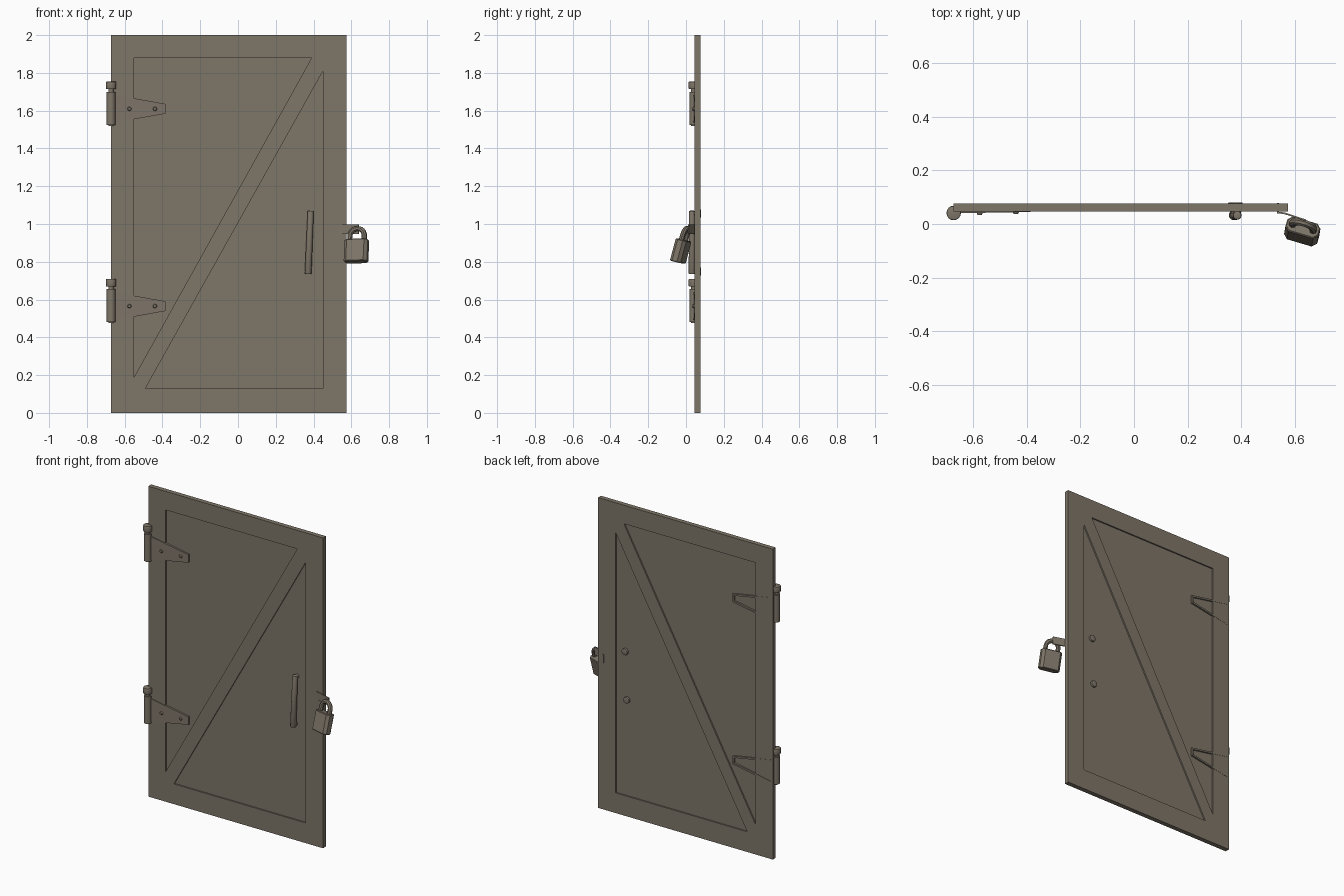
import bpy, bmesh, math
from mathutils import Matrix, Vector

cube = bpy.data.objects.get("Cube")
if cube:
    bpy.data.objects.remove(cube, do_unlink=True)

metal = bpy.data.materials.new("weathered_grey_brown")
metal.use_nodes = True
COLOUR = (0.21, 0.18, 0.14, 1)
metal.diffuse_color = COLOUR
metal.node_tree.nodes["Principled BSDF"].inputs["Base Color"].default_value = COLOUR

DOOR_FRONT, DOOR_BACK = 0.046, 0.076
PANEL_FRONT, PANEL_BACK = 0.055, 0.067


def finish(name, bm, matrix=None, smooth=False):
    bmesh.ops.recalc_face_normals(bm, faces=bm.faces)
    if matrix:
        bm.transform(matrix)
    mesh = bpy.data.meshes.new(name)
    bm.to_mesh(mesh)
    bm.free()
    mesh.materials.append(metal)
    obj = bpy.data.objects.new(name, mesh)
    bpy.context.collection.objects.link(obj)
    if smooth:
        shade(obj)
    return obj


def shade(obj):
    bpy.ops.object.select_all(action='DESELECT')
    bpy.context.view_layer.objects.active = obj
    obj.select_set(True)
    bpy.ops.object.shade_smooth_by_angle(angle=math.radians(40))


def prism(name, outline, front, back):
    """Extrude an x-z outline along y; front may depend on x."""
    bm = bmesh.new()
    near = [bm.verts.new((x, front(x) if callable(front) else front, z)) for x, z in outline]
    far = [bm.verts.new((x, back, z)) for x, z in outline]
    bm.faces.new(near)
    bm.faces.new(far[::-1])
    for i in range(len(near)):
        j = (i + 1) % len(near)
        bm.faces.new((near[i], far[i], far[j], near[j]))
    return finish(name, bm)


def rect(x0, x1, z0, z1):
    return [(x0, z0), (x1, z0), (x1, z1), (x0, z1)]


def rod(name, start, end, r0, r1=None, sides=16, bevel=0):
    """Cylinder or taper between two points."""
    a, b = Vector(start), Vector(end)
    bm = bmesh.new()
    bmesh.ops.create_cone(bm, cap_ends=True, segments=sides, radius1=r0,
                          radius2=r0 if r1 is None else r1, depth=(b - a).length)
    if bevel:
        rims = [e for e in bm.edges if abs(e.verts[0].co.z - e.verts[1].co.z) < 1e-5]
        bmesh.ops.bevel(bm, geom=rims, offset=bevel, segments=2, affect='EDGES', profile=0.5)
    turn = Vector((0, 0, 1)).rotation_difference(b - a).to_matrix().to_4x4()
    return finish(name, bm, Matrix.Translation((a + b) / 2) @ turn, True)


# Door frame with two triangular openings either side of the diagonal brace
frame = prism("door_frame", rect(-0.672, 0.574, 0, 2), DOOR_FRONT, DOOR_BACK)
openings = {"upper": [(-0.55, 1.88), (0.39, 1.88), (-0.55, 0.19)],
            "lower": [(0.45, 1.81), (0.45, 0.13), (-0.49, 0.13)]}
for side, outline in openings.items():
    cutter = prism(side + "_cutter", outline, 0, 0.15)
    cutter.hide_render = True
    mod = frame.modifiers.new(side, 'BOOLEAN')
    mod.operation, mod.solver, mod.object = 'DIFFERENCE', 'EXACT', cutter
    bpy.context.view_layer.objects.active = frame
    bpy.ops.object.modifier_apply(modifier=side)
    bpy.data.objects.remove(cutter, do_unlink=True)

# Recessed sheets, let into the frame
for side, outline in openings.items():
    prism(side + "_panel", outline, PANEL_FRONT, PANEL_BACK)

# Strap hinges
for label, z in (("upper", 1.61), ("lower", 0.565)):
    strap = [(-0.66, z + 0.075), (-0.385, z + 0.026), (-0.385, z - 0.026), (-0.66, z - 0.075)]
    prism(label + "_hinge_strap", strap,
          lambda x: 0.040 + (x + 0.66) * 0.018, PANEL_FRONT + 0.002)
    # Thin strap rim showing on the back
    t = 0.011
    top, tip_top, tip_low, low = strap
    bars = {"top": [top, tip_top, (tip_top[0], tip_top[1] - t), (top[0], top[1] - t)],
            "tip": rect(-0.385 - t, -0.385, z - 0.026 + t, z + 0.026 - t),
            "low": [low, tip_low, (tip_low[0], tip_low[1] + t), (low[0], low[1] + t)]}
    for part, outline in bars.items():
        prism(f"{label}_hinge_rim_{part}", outline, PANEL_BACK - 0.002, DOOR_BACK + 0.0012)
    for x, front in ((-0.575, 0.033), (-0.44, 0.037)):
        rod(label + "_hinge_rivet", (x, 0.05, z), (x, front, z), 0.014, 0.008, 12)
    axis = lambda dz: (-0.672, 0.041, z + dz)
    rod(label + "_hinge_barrel", axis(-0.085), axis(0.09), 0.023)
    rod(label + "_hinge_pin", axis(-0.09), axis(0.11), 0.014)
    rod(label + "_hinge_pin_head", axis(0.104), axis(0.144), 0.027, bevel=0.004)

# Pull handle, its posts and the bolts behind
rod("handle_grip", (0.371, 0.032, 0.735), (0.385, 0.032, 1.07), 0.018, 0.016, 12, 0.004)
for x, z in ((0.372, 0.748), (0.384, 1.056)):
    rod("handle_post", (x, 0.025, z), (x, 0.07, z), 0.014, sides=12)
    rod("handle_bolt", (x, 0.064, z), (x, 0.080, z), 0.021, bevel=0.003)

# Hasp: staple through the frame and an angled plate
prism("hasp_staple", rect(0.532, 0.541, 0.945, 1.0), 0.040, DOOR_BACK + 0.002)
bm = bmesh.new()
path = [(0.535, 0.043), (0.56, 0.040), (0.64, 0.014)]
rows = [[bm.verts.new((x, y, z)) for x, y in path] for z in (0.948, 0.998)]
for i in range(len(path) - 1):
    bm.faces.new((rows[0][i], rows[0][i + 1], rows[1][i + 1], rows[1][i]))
plate = finish("hasp_plate", bm)
thick = plate.modifiers.new("thickness", 'SOLIDIFY')
thick.thickness, thick.offset = 0.006, 0

# Padlock, hanging turned and leaning
lock = (Matrix.Translation((0.627, -0.028, 0.857)) @ Matrix.Rotation(math.radians(-17), 4, 'Z')
        @ Matrix.Rotation(math.radians(-15), 4, 'X') @ Matrix.Rotation(math.radians(-2), 4, 'Y'))
bm = bmesh.new()
bmesh.ops.create_cube(bm, size=1, matrix=Matrix.Diagonal((0.128, 0.06, 0.122, 1)))
upright = [e for e in bm.edges if abs(e.verts[0].co.z - e.verts[1].co.z) > 0.1]
bmesh.ops.bevel(bm, geom=upright, offset=0.016, segments=1, affect='EDGES')
rims = [e for e in bm.edges if abs(e.verts[0].co.z - e.verts[1].co.z) < 1e-5]
bmesh.ops.bevel(bm, geom=rims, offset=0.004, segments=1, affect='EDGES')
finish("padlock_body", bm, lock)

# Shackle: a round bar bent into an arch
arch = [(math.cos(a) * 0.04, 0, 0.083 + math.sin(a) * 0.04)
        for a in (math.pi * i / 12 for i in range(13))]
points = [(0.04, 0, 0.05)] + arch + [(-0.04, 0, 0.05)]
curve = bpy.data.curves.new("padlock_shackle", 'CURVE')
curve.dimensions = '3D'
curve.bevel_depth, curve.bevel_resolution, curve.use_fill_caps = 0.014, 2, True
spline = curve.splines.new('POLY')
spline.points.add(len(points) - 1)
for point, co in zip(spline.points, points):
    point.co = (*(lock @ Vector(co)), 1)
curve.materials.append(metal)
shackle = bpy.data.objects.new("padlock_shackle", curve)
bpy.context.collection.objects.link(shackle)
bpy.ops.object.select_all(action='DESELECT')
bpy.context.view_layer.objects.active = shackle
shackle.select_set(True)
bpy.ops.object.convert(target='MESH')
shade(bpy.context.view_layer.objects.active)
